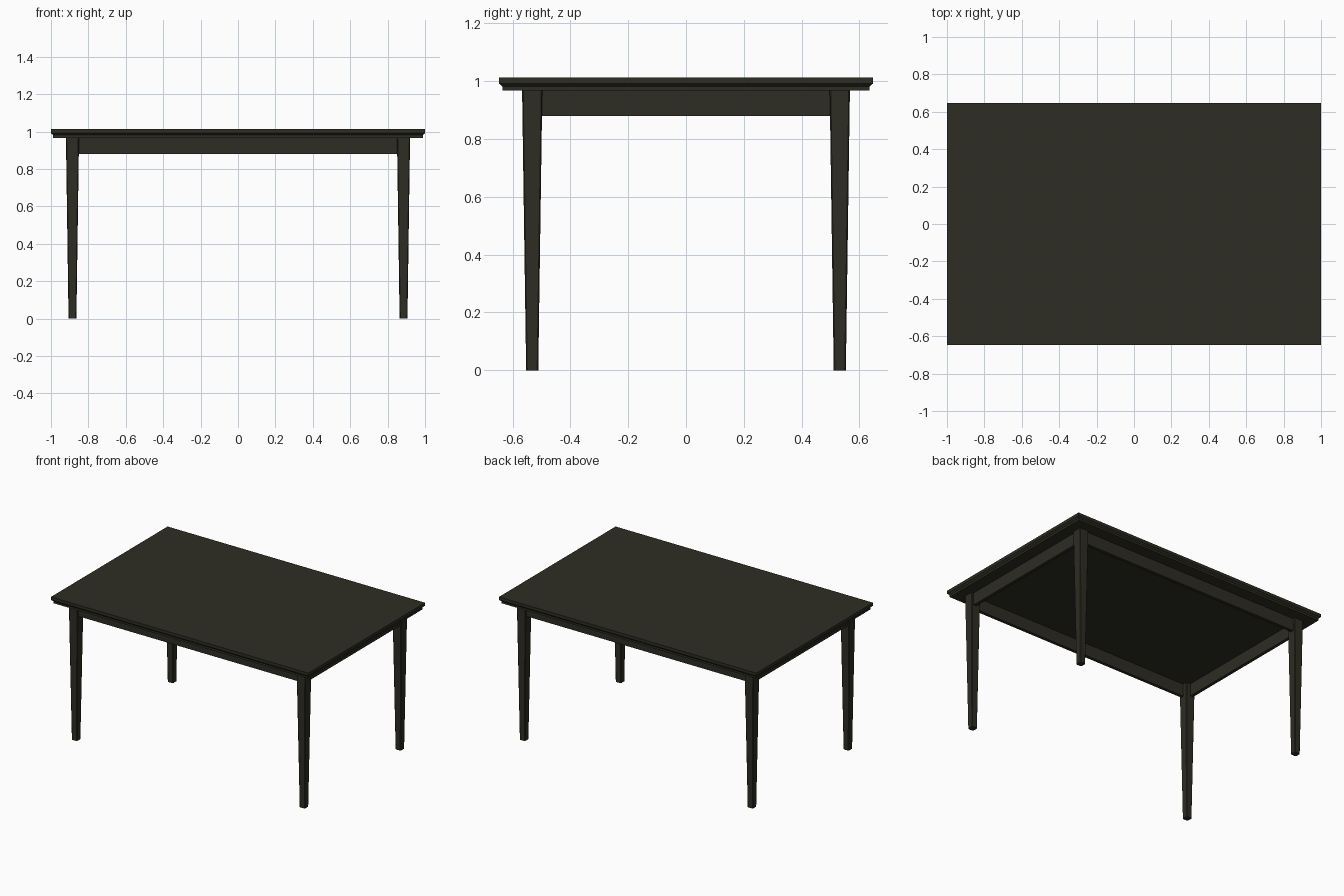
import bpy, bmesh

if "Cube" in bpy.data.objects:
    bpy.data.objects.remove(bpy.data.objects["Cube"])

wood = bpy.data.materials.new("dark wood")
wood.diffuse_color = (0.027, 0.026, 0.017, 1)
wood.use_nodes = True
wood.node_tree.nodes["Principled BSDF"].inputs["Base Color"].default_value = wood.diffuse_color


def loft(name, sections, center=(0, 0), bevel=0):
    """Stack rectangular sections (half_x, half_y, z) into a closed solid."""
    bm = bmesh.new()
    cx, cy = center
    rings = [[bm.verts.new((cx + sx * hx, cy + sy * hy, z))
              for sx, sy in ((-1, -1), (1, -1), (1, 1), (-1, 1))]
             for hx, hy, z in sections]
    bm.faces.new(rings[0][::-1])
    bm.faces.new(rings[-1])
    corner_edges = []
    for a, b in zip(rings, rings[1:]):
        for i in range(4):
            j = (i + 1) % 4
            bm.faces.new((a[i], a[j], b[j], b[i]))
        corner_edges += [bm.edges.get((a[i], b[i])) for i in range(4)]
    if bevel:
        bmesh.ops.bevel(bm, geom=corner_edges, offset=bevel, segments=1,
                        affect='EDGES')
    bmesh.ops.recalc_face_normals(bm, faces=bm.faces)
    me = bpy.data.meshes.new(name)
    bm.to_mesh(me)
    bm.free()
    me.materials.append(wood)
    ob = bpy.data.objects.new(name, me)
    bpy.context.collection.objects.link(ob)
    return ob


# Table top: upper slab with an undercut edge, and a thin lower lip
loft("table_top", [(0.988, 0.635, 0.967), (0.988, 0.635, 0.981),
                   (1.0, 0.647, 0.992), (1.0, 0.647, 1.013)])

# Tapered legs at the corners
LX, LY = 0.885, 0.532
for sx, side in ((-1, "left"), (1, "right")):
    for sy, end in ((-1, "front"), (1, "back")):
        loft(f"{end}_{side}_leg", [(0.021, 0.021, 0), (0.035, 0.035, 0.967)],
             (sx * LX, sy * LY), bevel=0.004)

# Apron rails between the legs
Z0, Z1, T = 0.88, 0.967, 0.011
for s, a, b in ((-1, "front", "left"), (1, "back", "right")):
    loft(a + "_apron", [(0.856, T, Z0), (0.856, T, Z1)], (0, s * 0.541))
    loft(b + "_apron", [(T, 0.503, Z0), (T, 0.503, Z1)], (s * 0.894, 0))
